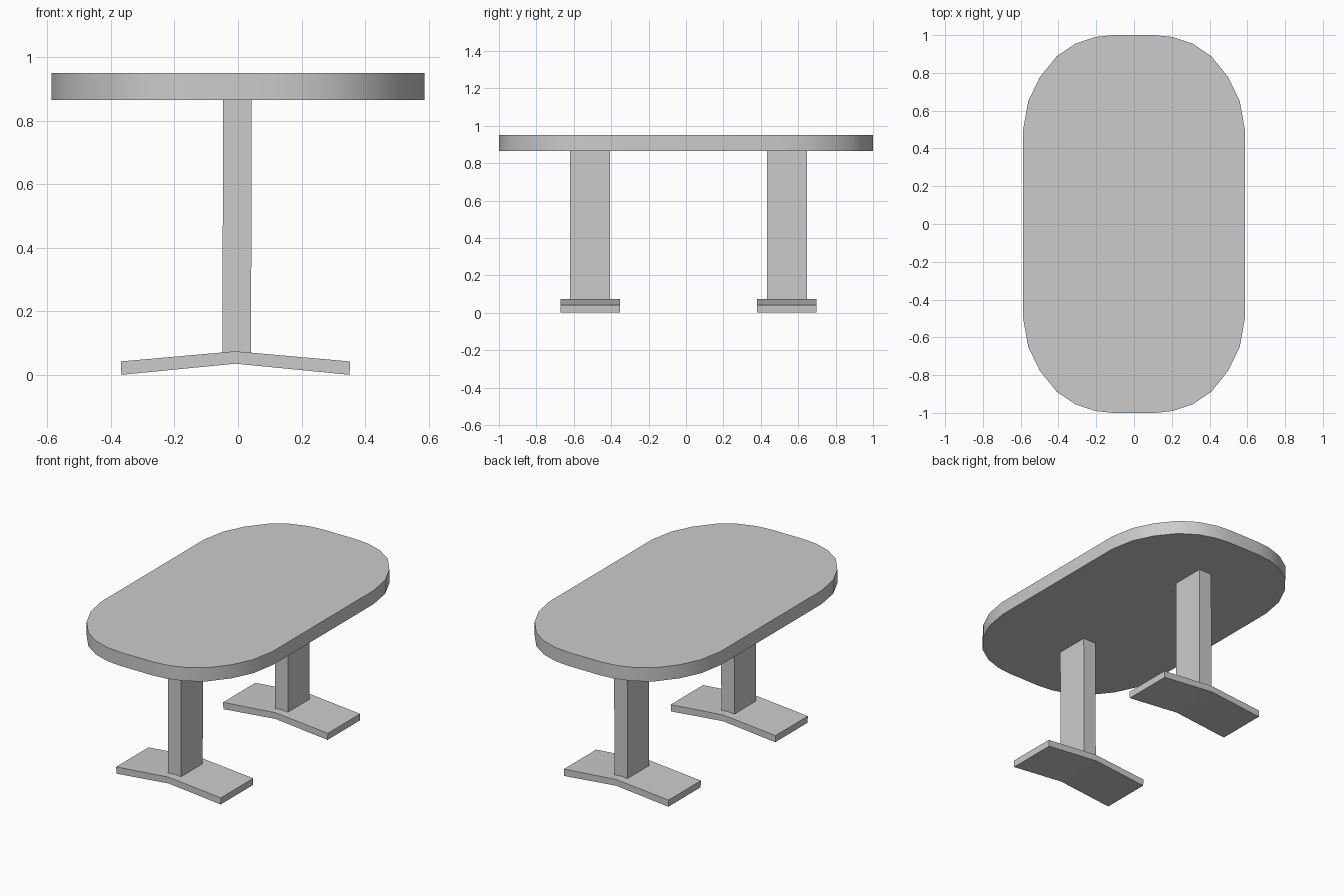
import bpy, bmesh, math
from mathutils import Vector

if "Cube" in bpy.data.objects:
    bpy.data.objects.remove(bpy.data.objects["Cube"])


def prism(name, outline, offset):
    """Extrude a closed outline of 3D points along an offset vector."""
    bm = bmesh.new()
    face = bm.faces.new([bm.verts.new(p) for p in outline])
    ext = bmesh.ops.extrude_face_region(bm, geom=[face], use_keep_orig=True)
    verts = [g for g in ext["geom"] if isinstance(g, bmesh.types.BMVert)]
    bmesh.ops.translate(bm, verts=verts, vec=Vector(offset))
    bmesh.ops.recalc_face_normals(bm, faces=bm.faces)
    mesh = bpy.data.meshes.new(name)
    bm.to_mesh(mesh)
    bm.free()
    obj = bpy.data.objects.new(name, mesh)
    bpy.context.collection.objects.link(obj)
    return obj


# Tabletop: one rounded corner mirrored to all four quadrants
corner = [(0.587, 0.50), (0.56, 0.65), (0.50, 0.775), (0.41, 0.888),
          (0.31, 0.955), (0.205, 0.99), (0.11, 1.0)]
half = corner + [(-x, y) for x, y in reversed(corner)]
outline = half + [(-x, -y) for x, y in half]
top = prism("tabletop", [(x, y, 0.865) for x, y in outline], (0, 0, 0.085))

# Smooth rim with sharp top and bottom edges
bpy.context.view_layer.objects.active = top
top.select_set(True)
bpy.ops.object.shade_smooth_by_angle(angle=math.radians(30))
top.select_set(False)

# Two pedestals, each a post on a pair of sloping foot boards
RIDGE = -0.008
for label, y in (("front", -0.513), ("back", 0.539)):
    post_y = y - 0.107
    post = [(-0.049, 0.06), (0.041, 0.06), (0.043, 0.866), (-0.047, 0.866)]
    prism(label + "_post", [(x, post_y, z) for x, z in post], (0, 0.214, 0))
    for side, s in (("left", -1), ("right", 1)):
        board = [(0, 0.035), (0.359, 0.0), (0.361, 0.042), (0, 0.074)]
        prism(f"{label}_{side}_foot",
              [(RIDGE + s * x, y - 0.159, z) for x, z in board], (0, 0.318, 0))
